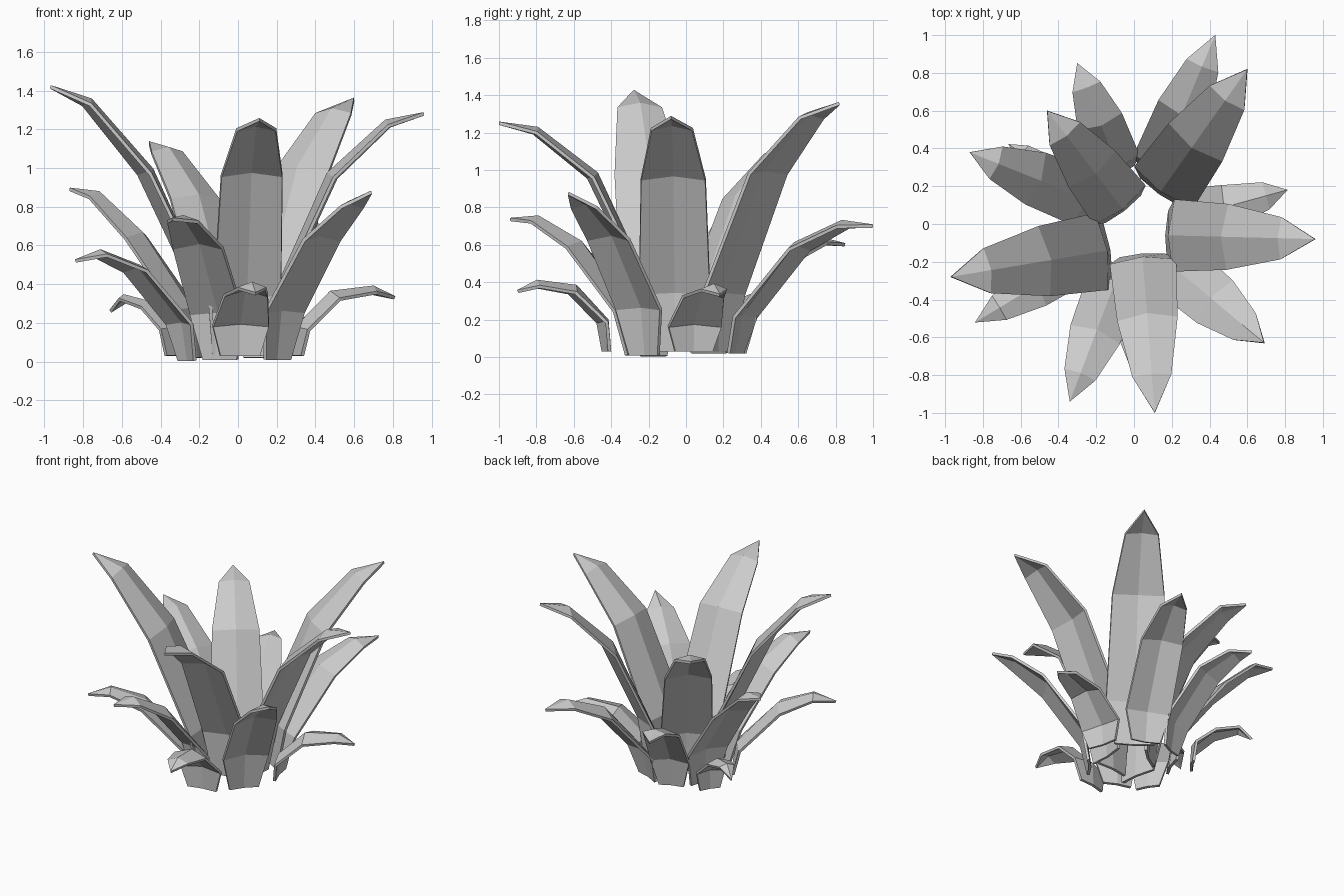
import bpy
from mathutils import Vector

if "Cube" in bpy.data.objects:
    bpy.data.objects.remove(bpy.data.objects["Cube"])

RIDGE = (.012, .03, .042, .03)   # height of the central fold on each row


def leaf(name, base, tip, steps, heights, widths, scale, thick=0.018):
    """Faceted leaf: five rows from base to point, folded along a central ridge."""
    b, t = Vector((*base, 0)), Vector((*tip, 0))
    out = (t - b).normalized()
    side = Vector((-out.y, out.x, 0))
    spine = [b.lerp(t, s) + Vector((0, 0, z)) for s, z in zip(steps, heights)]
    verts, faces = [], []
    for i, p in enumerate(spine[:-1]):
        # normal of the upper face, averaged between neighbouring segments
        d = (spine[i + 1] - spine[max(i - 1, 0)]).normalized()
        up = d.cross(side).normalized()
        if up.dot(Vector((0, 0, 1)) - out) < 0:
            up = -up
        half = side * widths[i] * scale / 2
        lift = up * RIDGE[i] * scale
        if i == 0:
            lift.z = 0
        verts += [p - half - lift / 2, p + lift / 2, p + half - lift / 2]
        if i:
            a, c = 3 * i - 3, 3 * i
            faces += [(a + 1, a, c, c + 1), (a + 2, a + 1, c + 1, c + 2)]
    verts.append(spine[-1])
    n = len(verts) - 1
    faces += [(n - 2, n - 3, n), (n - 1, n - 2, n)]
    mesh = bpy.data.meshes.new(name)
    mesh.from_pydata(verts, [], faces)
    obj = bpy.data.objects.new(name, mesh)
    bpy.context.collection.objects.link(obj)
    mod = obj.modifiers.new("thickness", 'SOLIDIFY')
    mod.thickness = thick
    mod.offset = 0
    return obj


# rows: base xy, tip xy, heights of the five rows, width scale
INNER = [
    ((-.14, -.14), (-.97, -.28), (.03, .34, .98, 1.34, 1.42), 1.08),
    ((.14, .17), (.60, .82), (.03, .34, .99, 1.29, 1.355), 1.0),
    ((.18, -.06), (.96, -.08), (.03, .34, .96, 1.23, 1.28), 1.0),
    ((.045, -.17), (.11, -1.0), (.03, .34, .97, 1.21, 1.25), .92),
    ((-.06, .08), (-.46, .60), (.04, .32, .85, 1.09, 1.13), .9),
]
MIDDLE = [
    ((.20, -.22), (.69, -.63), (.01, .26, .64, .81, .875), 1.0),
    ((-.09, -.28), (-.34, -.94), (.01, .25, .60, .735, .735), .95),
    ((.12, .26), (.43, 1.0), (.02, .22, .59, .71, .70), .98),
    ((-.22, .12), (-.87, .38), (.02, .27, .65, .86, .89), 1.0),
    ((-.26, -.17), (-.84, -.52), (.005, .2, .48, .56, .52), .8),
    ((-.08, .28), (-.30, .85), (.02, .22, .53, .62, .60), .85),
]
OUTER = [
    ((.30, .04), (.81, .18), (.03, .17, .34, .37, .33), .95),
    ((-.33, .20), (-.66, .42), (.03, .17, .29, .33, .26), .65),
    ((.01, -.42), (.09, -.9), (.03, .19, .36, .39, .35), .95),
]

# three whorls: name, leaves, steps along the leaf, row widths
WHORLS = [
    ("inner_leaf", INNER, (0, .03, .39, .76, 1), (.26, .38, .345, .22)),
    ("middle_leaf", MIDDLE, (0, .06, .45, .78, 1), (.20, .31, .29, .18)),
    ("outer_leaf", OUTER, (0, .03, .37, .78, 1), (.22, .31, .24, .15)),
]
for name, leaves, steps, widths in WHORLS:
    for k, (base, tip, heights, scale) in enumerate(leaves, 1):
        leaf(f"{name}_{k}", base, tip, steps, heights, widths, scale)
